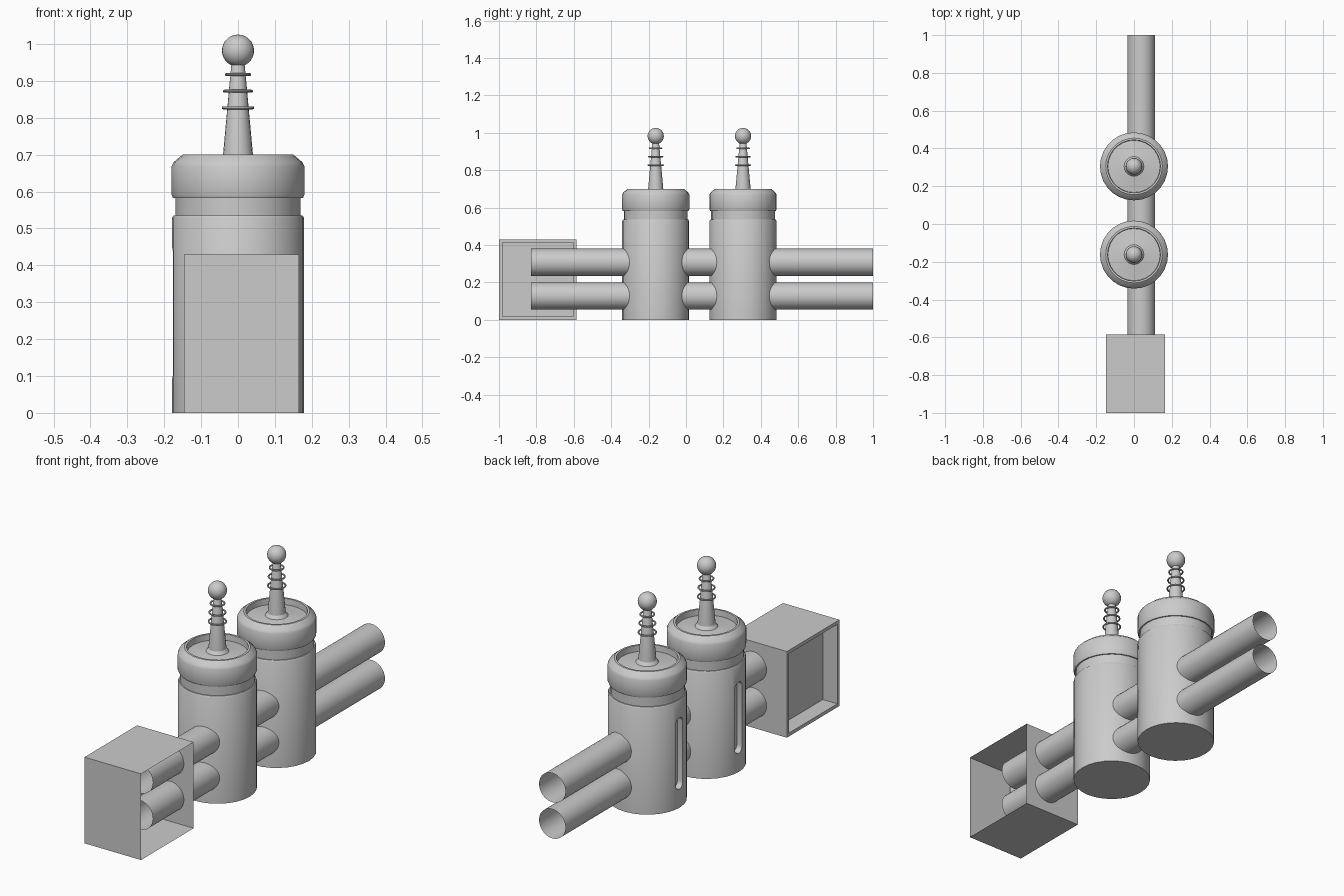
import bpy, bmesh, math

if "Cube" in bpy.data.objects:
    bpy.data.objects.remove(bpy.data.objects["Cube"])

SIDES = 28


def add_mesh(name, bm, smooth=True):
    bmesh.ops.recalc_face_normals(bm, faces=bm.faces)
    mesh = bpy.data.meshes.new(name)
    bm.to_mesh(mesh)
    bm.free()
    ob = bpy.data.objects.new(name, mesh)
    bpy.context.collection.objects.link(ob)
    if smooth:
        smooth_shade(ob)
    return ob


def smooth_shade(ob):
    bpy.ops.object.select_all(action='DESELECT')
    ob.select_set(True)
    bpy.context.view_layer.objects.active = ob
    bpy.ops.object.shade_smooth_by_angle(angle=math.radians(30))


def lathe(name, profile, y, sides=SIDES, smooth=True):
    """Spin (radius, z) points round a vertical axis at the given y."""
    bm = bmesh.new()
    rings = []
    for r, z in profile:
        if r == 0:
            rings.append([bm.verts.new((0, y, z))] * sides)
        else:
            rings.append([bm.verts.new((r * math.cos(a), y + r * math.sin(a), z))
                          for a in (2 * math.pi * i / sides for i in range(sides))])
    for a, b in zip(rings, rings[1:]):
        for i in range(sides):
            j = (i + 1) % sides
            bm.faces.new(list(dict.fromkeys((a[i], a[j], b[j], b[i]))))
    return add_mesh(name, bm, smooth)


def slot_cutter(y):
    """Upright round-ended block at the -x side of a tank."""
    bm = bmesh.new()
    w, low, high = 0.028, 0.12, 0.42
    outline = []
    for i in range(9):
        a = math.pi * i / 8
        outline.append((w * math.cos(a), high + w * math.sin(a)))
    for i in range(9):
        a = math.pi + math.pi * i / 8
        outline.append((w * math.cos(a), low + w * math.sin(a)))
    face = bm.faces.new([bm.verts.new((-0.25, y + u, z)) for u, z in outline])
    ext = bmesh.ops.extrude_face_region(bm, geom=[face])['geom']
    bmesh.ops.translate(bm, vec=(0.102, 0, 0),
                        verts=[v for v in ext if isinstance(v, bmesh.types.BMVert)])
    if face.is_valid and len([e for e in bm.edges if e.is_boundary]):
        bmesh.ops.holes_fill(bm, edges=[e for e in bm.edges if e.is_boundary])
    return add_mesh("slot_cutter", bm, False)


# Tank outline: body, neck groove, chamfered cap with a dished top
tank_profile = [(0, 0), (0.179, 0), (0.179, 0.528), (0.175, 0.535), (0.17, 0.535),
                (0.17, 0.582), (0.176, 0.582), (0.18, 0.592), (0.18, 0.668),
                (0.174, 0.68), (0.15, 0.70), (0.14, 0.70), (0.138, 0.67),
                (0.07, 0.677), (0, 0.69)]

for label, y in (("front", -0.162), ("rear", 0.305)):
    tank = lathe(label + "_tank", tank_profile, y, smooth=False)
    cutter = slot_cutter(y)
    mod = tank.modifiers.new("slot", 'BOOLEAN')
    mod.operation = 'DIFFERENCE'
    mod.solver = 'EXACT'
    mod.object = cutter
    bpy.context.view_layer.objects.active = tank
    tank.select_set(True)
    bpy.ops.object.modifier_apply(modifier=mod.name)
    bpy.data.objects.remove(cutter)
    smooth_shade(tank)

    # Antenna rod, ball and three thin rings
    lathe(label + "_rod", [(0.055, 0.677), (0.041, 0.695), (0.018, 0.945), (0.012, 0.96)], y, 20)
    bpy.ops.mesh.primitive_uv_sphere_add(segments=24, ring_count=14, radius=0.0435,
                                         location=(0, y, 0.982))
    ball = bpy.context.object
    ball.name = label + "_ball"
    smooth_shade(ball)
    for z, r in ((0.827, 0.040), (0.872, 0.037), (0.917, 0.032)):
        bpy.ops.mesh.primitive_torus_add(major_radius=r, minor_radius=0.004, major_segments=24,
                                         minor_segments=8, location=(0, y, z))
        ring = bpy.context.object
        ring.name = label + "_antenna_ring"
        smooth_shade(ring)

# Two open pipes running through both tanks
for label, z in (("lower", 0.127), ("upper", 0.307)):
    bpy.ops.mesh.primitive_cylinder_add(vertices=32, radius=0.073, depth=1.83, end_fill_type='NOTHING',
                                        location=(0.038, 0.085, z), rotation=(math.pi / 2, 0, 0))
    pipe = bpy.context.object
    pipe.name = label + "_pipe"
    smooth_shade(pipe)

# Box: open on +x, framed recess on -x
bm = bmesh.new()
bmesh.ops.create_cube(bm, size=1)
for v in bm.verts:
    v.co.x = 0.009 + v.co.x * 0.312
    v.co.y = -0.7925 + v.co.y * 0.415
    v.co.z = 0.215 + v.co.z * 0.43
bm.normal_update()
open_side = max(bm.faces, key=lambda f: f.calc_center_median().x)
bmesh.ops.delete(bm, geom=[open_side], context='FACES_ONLY')
panel = min(bm.faces, key=lambda f: f.calc_center_median().x)
bmesh.ops.inset_region(bm, faces=[panel], thickness=0.024)
ext = bmesh.ops.extrude_face_region(bm, geom=[panel])['geom']
bmesh.ops.translate(bm, vec=(0.08, 0, 0),
                    verts=[v for v in ext if isinstance(v, bmesh.types.BMVert)])
if panel.is_valid:
    bmesh.ops.delete(bm, geom=[panel], context='FACES_ONLY')
add_mesh("end_box", bm, False)
